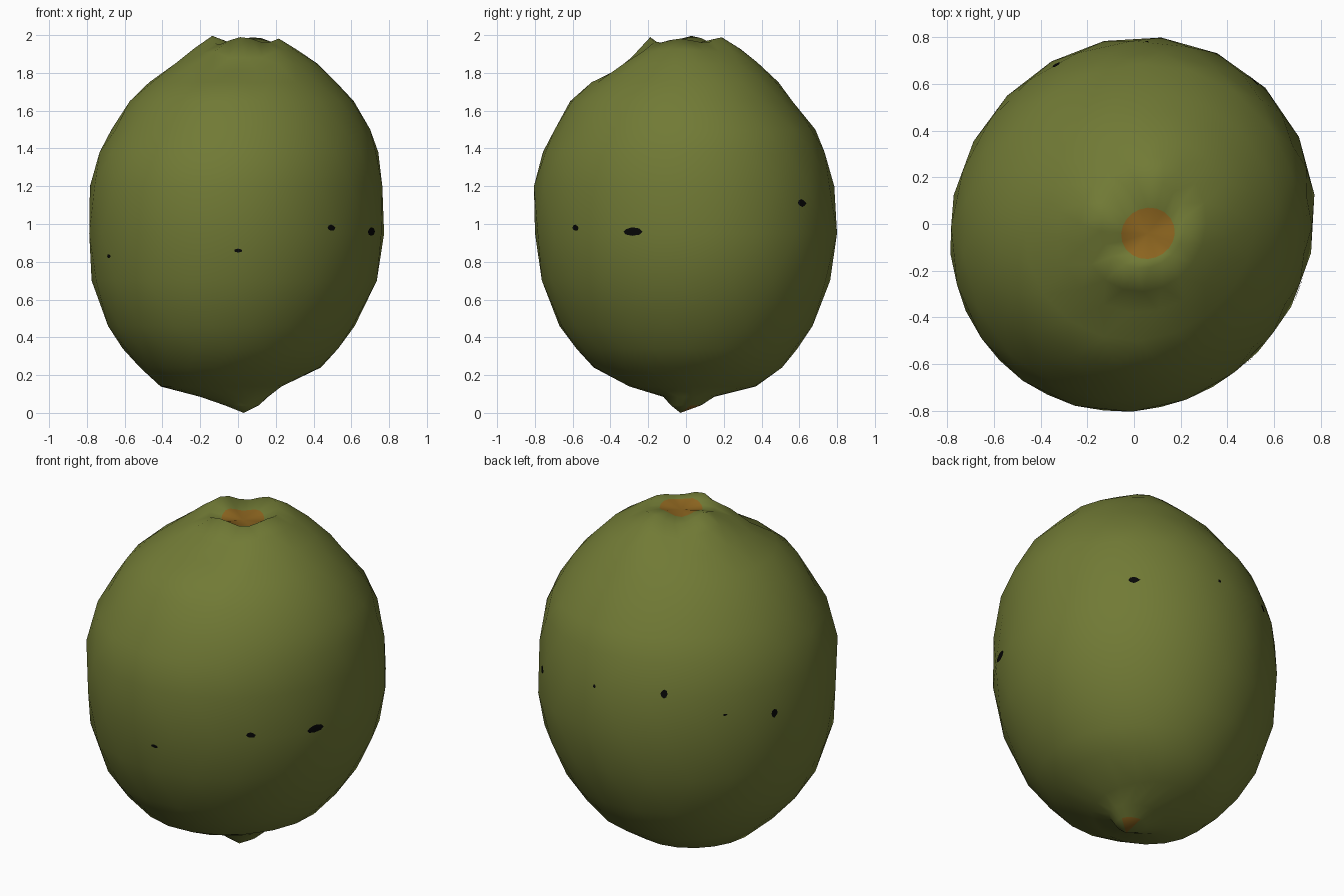
import bpy, bmesh, math, random
from mathutils import Vector
from mathutils.bvhtree import BVHTree

if "Cube" in bpy.data.objects:
    bpy.data.objects.remove(bpy.data.objects["Cube"])

random.seed(4)


def material(name, rgb):
    m = bpy.data.materials.new(name)
    m.diffuse_color = (*rgb, 1)
    m.use_nodes = True
    m.node_tree.nodes["Principled BSDF"].inputs["Base Color"].default_value = m.diffuse_color
    return m


green = material("olive green", (0.165, 0.195, 0.036))
brown = material("stem scar brown", (0.265, 0.13, 0.014))
black = material("blemish black", (0.002, 0.002, 0.002))


def finish(bm, name, mats):
    mesh = bpy.data.meshes.new(name)
    bm.to_mesh(mesh)
    for m in mats:
        mesh.materials.append(m)
    for p in mesh.polygons:
        p.use_smooth = True
    ob = bpy.data.objects.new(name, mesh)
    bpy.context.collection.objects.link(ob)
    return ob


# Fruit cross-sections: z, centre x, centre y, half width x, half width y, wrinkle
RINGS = [
    (0.04, 0.02, 0.00, 0.09, 0.08, 0), (0.085, -0.02, 0.015, 0.18, 0.135, 0),
    (0.14, -0.09, 0.035, 0.32, 0.335, 0), (0.24, -0.04, 0.01, 0.48, 0.50, 0),
    (0.34, -0.04, 0.005, 0.57, 0.585, 0), (0.46, -0.035, 0.0, 0.655, 0.672, 0),
    (0.70, -0.02, 0.0, 0.755, 0.763, 0), (0.95, -0.007, 0.0, 0.783, 0.802, 0),
    (1.20, -0.01, -0.01, 0.774, 0.795, 0), (1.38, 0.005, -0.012, 0.74, 0.748, 0),
    (1.50, 0.015, -0.005, 0.685, 0.69, 0), (1.65, 0.02, -0.025, 0.595, 0.59, 0),
    (1.75, 0.025, -0.005, 0.495, 0.495, 0), (1.85, 0.045, 0.0, 0.375, 0.38, 0.006),
    (1.92, 0.04, 0.0, 0.27, 0.29, 0.014), (1.972, 0.04, 0.0, 0.18, 0.19, 0.024),
    (1.952, 0.06, -0.04, 0.115, 0.11, 0.012),
]
SEG = 20


def wrinkle(a):
    return (-0.7 * math.cos(4 * (a - math.radians(125)))
            + 0.3 * math.cos(3 * (a - math.radians(170))))


# Fruit body with pointed base and wrinkled crown
bm = bmesh.new()
loops = []
for i, (z, cx, cy, rx, ry, wr) in enumerate(RINGS):
    loop = []
    for s in range(SEG):
        a = 2 * math.pi * (s + 0.5 * (i % 2)) / SEG
        r = 1 + 0.03 * math.sin(2 * a)       # slightly fuller on one diagonal
        dz = wr * wrinkle(a)
        if 1.84 < z < 1.93 and abs(a - 1.48 * math.pi) < 0.42:
            dz = -0.04                       # dent in front of the crown
        loop.append(bm.verts.new((cx + r * rx * math.cos(a), cy + r * ry * math.sin(a), z + dz)))
    loops.append(loop)
for i in range(len(loops) - 1):
    lo, hi = loops[i], loops[i + 1]
    for s in range(SEG):
        t = (s + 1) % SEG
        if i % 2 == 0:                       # alternate rings are half a step round
            bm.faces.new((lo[s], lo[t], hi[s]))
            bm.faces.new((lo[t], hi[t], hi[s]))
        else:
            bm.faces.new((lo[s], hi[t], hi[s]))
            bm.faces.new((lo[s], lo[t], hi[t]))
tip = bm.verts.new((0.03, -0.03, 0))
pit = bm.verts.new((0.06, -0.04, 1.935))
for s in range(SEG):
    t = (s + 1) % SEG
    f = bm.faces.new((loops[0][t], loops[0][s], tip))
    if s in (1, 2, 3, 4):
        f.material_index = 1                 # brown fleck at the base point
    f = bm.faces.new((loops[-1][s], loops[-1][t], pit))
    f.material_index = 1                     # stem scar
bmesh.ops.recalc_face_normals(bm, faces=bm.faces)
tree = BVHTree.FromBMesh(bm)
finish(bm, "fruit", [green, brown])
bm.free()

# Dark blemishes: azimuth in degrees, height, width, tallness
SPOTS = [(-90, 0.86, 0.05, 0.02), (-50, 0.98, 0.055, 0.034), (-22, 0.96, 0.11, 0.042),
         (50, 1.11, 0.06, 0.042), (116, 1.22, 0.036, 0.045), (163, 1.04, 0.045, 0.05),
         (141, 1.09, 0.03, 0.012), (86, 1.2, 0.02, 0.02), (-148, 0.83, 0.03, 0.024)]
bm = bmesh.new()
for deg, z, w, h in SPOTS:
    def on_skin(u, v):
        a = math.radians(deg) + u / 0.79
        d = Vector((math.cos(a), math.sin(a), 0))
        hit = tree.ray_cast(d * 2 + Vector((0, 0, z + v)), -d)[0]
        return bm.verts.new(hit + d * 0.005)
    mid = on_skin(0, 0)
    rim = []
    for j in range(8):
        a, r = j * math.pi / 4, random.uniform(0.4, 0.58)
        rim.append(on_skin(w * r * math.cos(a), h * r * math.sin(a)))
    for j in range(8):
        bm.faces.new((mid, rim[j], rim[(j + 1) % 8]))
finish(bm, "skin_blemishes", [black])
bm.free()
